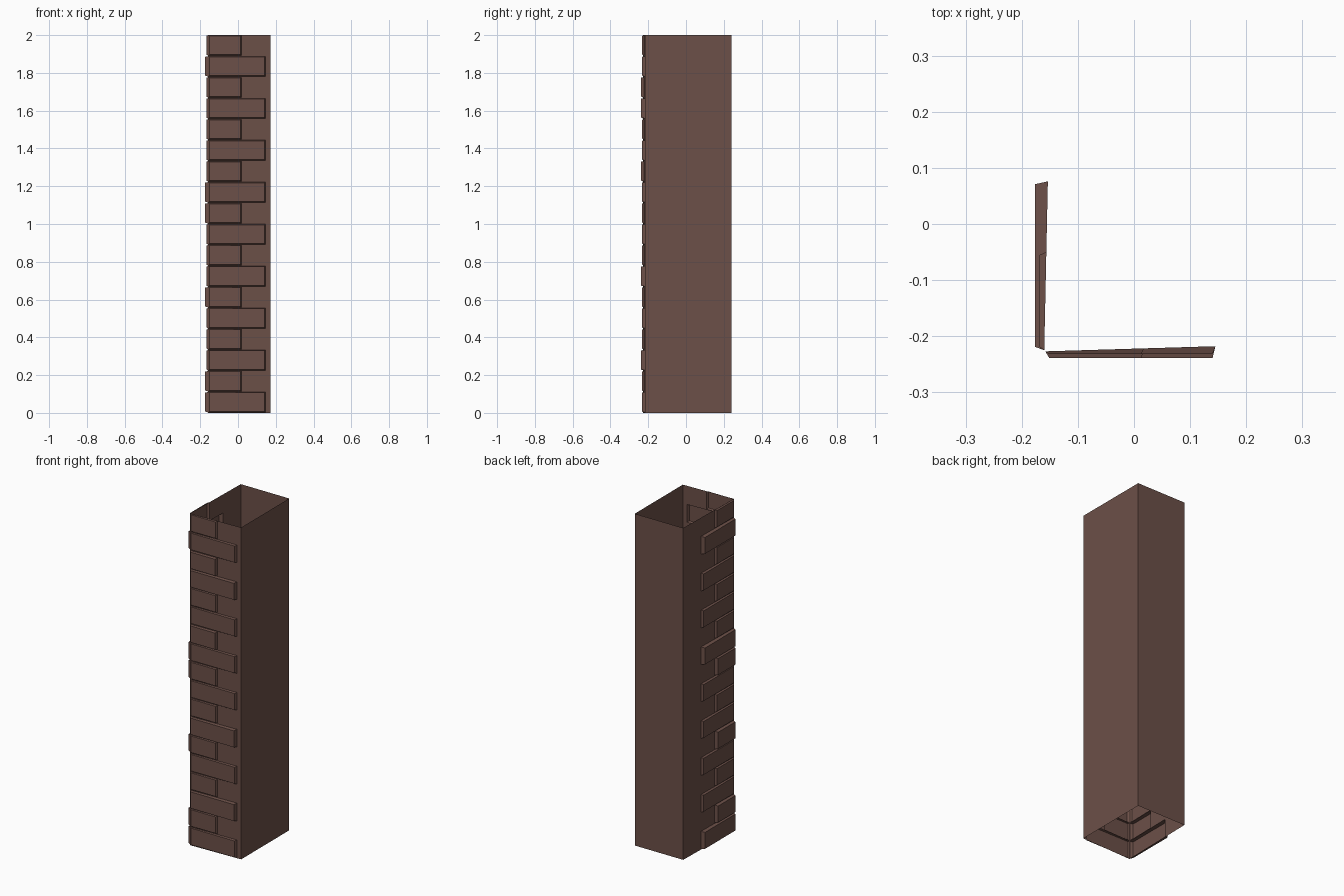
import bpy, bmesh
from mathutils import Vector

if "Cube" in bpy.data.objects:
    bpy.data.objects.remove(bpy.data.objects["Cube"])

mat = bpy.data.materials.new("brown brick")
mat.diffuse_color = (0.15, 0.080, 0.065, 1)
mat.use_nodes = True
mat.node_tree.nodes["Principled BSDF"].inputs["Base Color"].default_value = mat.diffuse_color

# Corners of the open shaft (slightly out of square)
FL = Vector((-0.160, -0.227))
FR = Vector((0.173, -0.217))
BR = Vector((0.173, 0.241))
BL = Vector((-0.150, 0.241))
ROWS = 18
H = 2.0
P = H / ROWS


def make(name, build):
    bm = bmesh.new()
    build(bm)
    bmesh.ops.remove_doubles(bm, verts=bm.verts, dist=1e-5)
    me = bpy.data.meshes.new(name)
    bm.to_mesh(me)
    bm.free()
    me.materials.append(mat)
    ob = bpy.data.objects.new(name, me)
    bpy.context.collection.objects.link(ob)


def quad(bm, pts, flip=False):
    vs = [bm.verts.new(p) for p in pts]
    bm.faces.new(vs[::-1] if flip else vs)


# Wall with hollow bricks pushed out of it, alternating long and short rows
def brick_wall(name, end, axis, long_b, short_b, outer, outer_far, far_rows, start_in, flip):
    def wall(u, z, out=None):
        t = (u - FL[axis]) / (end[axis] - FL[axis])
        p = FL.lerp(end, t)
        if out is not None:
            p[1 - axis] = out
        return (p.x, p.y, z)

    def build(bm):
        a, e = FL[axis] + 0.002, end[axis]
        for r in range(1, ROWS + 1):
            z0, z1 = (r - 1) * P, r * P
            zb, zt = z0 + 0.003, z1 - 0.001
            b = long_b if r % 2 else short_b
            out = outer_far if r in far_rows else outer
            # flat wall and mortar around the brick
            for u0, u1, w0, w1 in ((FL[axis], e, z0, zb), (FL[axis], e, zt, z1),
                                   (FL[axis], a, zb, zt), (b, e, zb, zt)):
                quad(bm, [wall(u0, w0), wall(u1, w0), wall(u1, w1), wall(u0, w1)], flip)
            # tapered brick face and sides
            base = [wall(a, zb), wall(b, zb), wall(b, zt), wall(a, zt)]
            c, d = a + start_in, b - 0.005
            y0, y1 = zb + 0.005, zt - 0.003
            top = [wall(c, y0, out), wall(d, y0, out), wall(d, y1, out), wall(c, y1, out)]
            quad(bm, top, flip)
            for i in range(4):
                j = (i + 1) % 4
                quad(bm, [base[i], base[j], top[j], top[i]], flip)
    make(name, build)


brick_wall("front_brick_wall", FR, 0, 0.145, 0.018, -0.232, -0.239,
           {3, 7, 12, 15, 16}, 0.007, False)
brick_wall("left_brick_wall", BL, 1, 0.076, -0.050, -0.168, -0.176,
           {1, 2, 6, 10, 11, 17}, 0.006, True)


# Plain right and back walls
def plain(p, q):
    return lambda bm: quad(bm, [(p.x, p.y, 0), (q.x, q.y, 0), (q.x, q.y, H), (p.x, p.y, H)])


make("right_wall", plain(FR, BR))
make("back_wall", plain(BR, BL))
